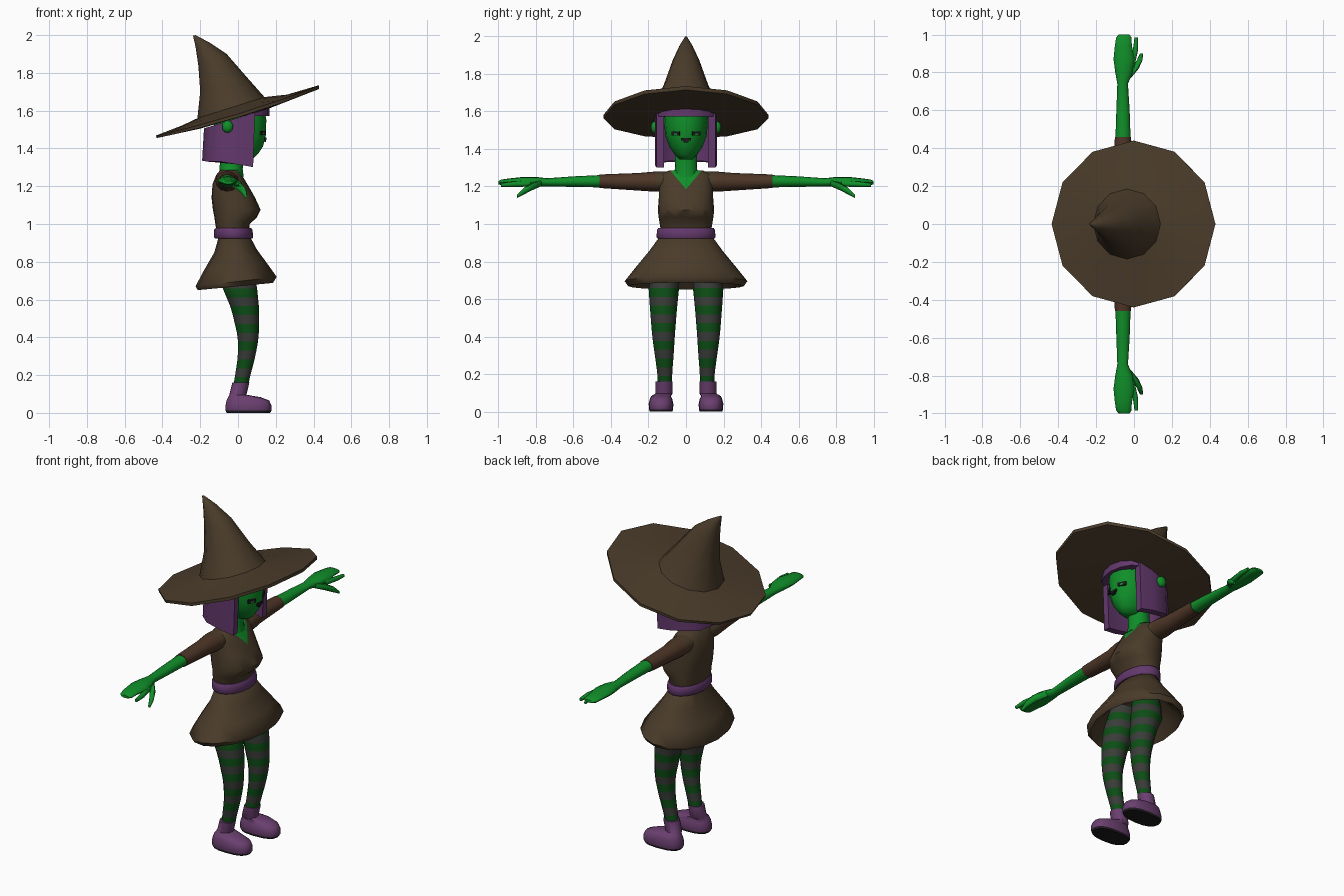
import bpy, bmesh, math
from mathutils import Vector

cube = bpy.data.objects.get("Cube")
if cube:
    bpy.data.objects.remove(cube, do_unlink=True)


def material(name, colour):
    m = bpy.data.materials.new(name)
    m.use_nodes = True
    rgba = (*colour, 1)
    m.diffuse_color = rgba
    bsdf = next(n for n in m.node_tree.nodes if n.type == 'BSDF_PRINCIPLED')
    bsdf.inputs["Base Color"].default_value = rgba
    return m


BROWN = material("brown cloth", (.068, .044, .023))
SLEEVE = material("reddish brown cloth", (.075, .036, .02))
SKIN = material("green skin", (.005, .27, .022))
PURPLE = material("purple hair", (.125, .04, .15))
SHOE = material("purple leather", (.145, .05, .16))
STRIPE = material("dark green stripe", (.004, .075, .008))
GREY = material("grey stripe", (.04, .045, .038))
DARK = material("near black", (.012, .01, .012))


def finish(name, bm, mats, rule=None, angle=50):
    """Turn a bmesh into a shaded object, colouring faces by a rule."""
    bmesh.ops.recalc_face_normals(bm, faces=bm.faces)
    mesh = bpy.data.meshes.new(name)
    for f in bm.faces:
        f.smooth = True
        if rule:
            f.material_index = int(rule(f.calc_center_median()))
    bm.to_mesh(mesh)
    bm.free()
    for m in mats:
        mesh.materials.append(m)
    mesh.set_sharp_from_angle(angle=math.radians(angle))
    ob = bpy.data.objects.new(name, mesh)
    bpy.context.collection.objects.link(ob)
    return ob


def loft(rings):
    """Skin a list of equal point rings and cap both ends."""
    bm = bmesh.new()
    loops = [[bm.verts.new(p) for p in ring] for ring in rings]
    n = len(loops[0])
    for a, b in zip(loops, loops[1:]):
        for i in range(n):
            j = (i + 1) % n
            bm.faces.new((a[i], a[j], b[j], b[i]))
    bm.faces.new(loops[0])
    bm.faces.new(loops[-1])
    return bm


def power(v, p):
    return math.copysign(abs(v) ** p, v)


def flat_ring(x0, z0, x1, z1, ry, cy=0, n=16, p=1.0, dish=0.0):
    """Oval from a back point to a front point, half width ry."""
    pts = []
    for i in range(n):
        a = math.tau * i / n
        c, s = power(math.cos(a), p), power(math.sin(a), p)
        pts.append(((x0 + x1) / 2 + (x1 - x0) / 2 * c, cy + ry * s,
                    (z0 + z1) / 2 + (z1 - z0) / 2 * c - dish * s * s))
    return pts


def level(rows, **kw):
    """Rings from rows of height, back x, front x, half width."""
    return [flat_ring(x0, z, x1, z, ry, **kw) for z, x0, x1, ry in rows]


def limb_rings(rows, s, n=12):
    """Rings along y from rows of y, x, x radius, z, z radius."""
    return [[(x + rx * math.cos(math.tau * i / n), s * y,
              z + rz * math.sin(math.tau * i / n)) for i in range(n)]
            for y, x, rx, z, rz in rows]


# Hat: underside, brim edge, then the bent cone
hat = [flat_ring(-.2, 1.505, .16, 1.61, .2, n=12),
       flat_ring(-.43, 1.455, .43, 1.715, .44, n=12, dish=.02),
       flat_ring(-.435, 1.468, .43, 1.735, .44, n=12, dish=.02),
       flat_ring(-.3, 1.52, .26, 1.685, .29, n=12),
       flat_ring(-.215, 1.56, .14, 1.672, .185, n=12),
       flat_ring(-.2, 1.7, .04, 1.785, .118, n=12),
       flat_ring(-.21, 1.84, -.06, 1.9, .072, n=12),
       flat_ring(-.225, 1.94, -.15, 1.96, .035, n=12),
       flat_ring(-.238, 1.997, -.225, 2.0, .005, n=12)]
finish("hat", loft(hat), [BROWN])

# Head and neck
finish("head", loft(level([
    (1.345, -.03, .08, .035), (1.37, -.06, .105, .06), (1.41, -.1, .132, .088),
    (1.47, -.12, .147, .11), (1.55, -.13, .15, .118), (1.61, -.1, .14, .112)])), [SKIN])
finish("neck", loft(level([
    (1.25, -.1, .03, .075), (1.29, -.098, .025, .06), (1.42, -.09, .03, .056)])), [SKIN])

# Bobbed hair: a thick shell open at the face
half = [(.08, .157), (0, .166), (-.1, .157), (-.165, .1)]
outer = half + [(-.19, 0)] + [(x, -y) for x, y in reversed(half)]
inner = [(x if abs(y) > .15 else x * .8, y * .75) for x, y in reversed(outer)]
plan = outer + inner
finish("hair", loft([[(x, y, 1.315 - .17 * x + (.03 if x < -.15 else 0) * -.4) for x, y in plan],
                     [(x + .01, y, 1.565 + .31 * x) for x, y in plan]]), [PURPLE], angle=40)

# Fringe band over the forehead
arc = [(.07, .157), (.125, .125), (.155, .07)]
front = arc + [(.168, 0)] + [(x, -y) for x, y in reversed(arc)]
band = front + [(x - .04, y * .8) for x, y in reversed(front)]
finish("fringe", loft([[(x, y, 1.572) for x, y in band],
                       [(x, y, 1.565 + .37 * x) for x, y in band]]), [PURPLE], angle=40)


# Face details as thin plates
def plate(name, y, z, w, h, mat, x, yaw=0.0, depth=.009):
    bm = bmesh.new()
    bmesh.ops.create_cube(bm, size=1)
    for v in bm.verts:
        v.co = Vector((v.co.x * depth, v.co.y * w, v.co.z * h))
    ob = finish(name, bm, [mat], angle=30)
    ob.location = (x, y, z)
    ob.rotation_euler.z = yaw


for s, side in ((1, "left"), (-1, "right")):
    plate(side + "_eye", s * .055, 1.482, .048, .022, DARK, .131, s * .5)
    plate(side + "_iris", s * .055, 1.478, .018, .011, SKIN, .133, s * .5)
    bm = bmesh.new()
    bmesh.ops.create_icosphere(bm, subdivisions=2, radius=.03)
    for v in bm.verts:
        v.co = Vector((v.co.x - .055, v.co.y * .7 + s * .167, v.co.z * 1.1 + 1.515))
    finish(side + "_ear", bm, [SKIN])
plate("mouth", 0, 1.452, .052, .014, DARK, .146)
plate("lower_lip", 0, 1.441, .026, .012, DARK, .144)

# Torso with a V neckline cut into the front
torso = loft(level([
    (.94, -.11, .06, .13), (1.0, -.12, .062, .14), (1.035, -.125, .1, .146),
    (1.075, -.133, .12, .15), (1.14, -.14, .09, .145), (1.21, -.135, .05, .145),
    (1.26, -.115, .02, .14), (1.285, -.095, .005, .09)], p=.85, n=20))
for s in (1, -1):
    bmesh.ops.bisect_plane(torso, geom=torso.verts[:] + torso.edges[:] + torso.faces[:],
                           plane_co=(0, 0, 1.185), plane_no=(0, -1.2 * s, 1))
finish("torso", torso, [BROWN, SKIN],
       lambda c: c.x > -.03 and c.z > 1.185 + 1.2 * abs(c.y))

# Belt and flared skirt with an inner wall
finish("belt", loft(level([(.922, -.12, .075, .15), (.93, -.127, .08, .157),
                           (.968, -.127, .077, .155), (.978, -.12, .07, .148)])), [PURPLE])
finish("skirt", loft([
    flat_ring(-.1, .94, .06, .94, .135), flat_ring(-.125, .85, .1, .865, .195),
    flat_ring(-.18, .755, .155, .79, .265), flat_ring(-.225, .67, .205, .72, .327),
    flat_ring(-.212, .65, .185, .688, .308), flat_ring(-.17, .7, .15, .73, .25),
    flat_ring(-.09, .85, .06, .85, .16)]), [BROWN], angle=70)

# Limbs on both sides
LEG = [(.14, -.025, .052, .074, .15), (.2, -.015, .066, .074, .152),
       (.3, 0, .092, .066, .166), (.4, 0, .11, .06, .18), (.55, -.035, .112, .048, .192),
       (.67, -.085, .1, .036, .2), (.82, -.09, .07, .03, .15)]
BAND = .047


def leg_ring(z, s):
    a, b = next((a, b) for a, b in zip(LEG, LEG[1:]) if z <= b[0])
    t = (z - a[0]) / (b[0] - a[0])
    _, x0, x1, y0, y1 = [p + (q - p) * t for p, q in zip(a, b)]
    return flat_ring(x0, z, x1, z, (y1 - y0) / 2, cy=s * (y0 + y1) / 2, n=12)


for s, side in ((1, "left"), (-1, "right")):
    finish(side + "_sleeve", loft(limb_rings([
        (.07, -.055, .06, 1.228, .05), (.16, -.058, .062, 1.226, .054),
        (.25, -.06, .05, 1.225, .047), (.46, -.058, .043, 1.228, .036)], s)),
        [BROWN, SLEEVE], lambda c: abs(c.y) > .2)
    finish(side + "_forearm_and_hand", loft(limb_rings([
        (.45, -.058, .04, 1.228, .033), (.6, -.058, .035, 1.226, .028),
        (.74, -.06, .028, 1.222, .022), (.8, -.053, .046, 1.225, .026),
        (.87, -.053, .055, 1.227, .024), (.94, -.056, .045, 1.225, .018),
        (.985, -.054, .04, 1.222, .015), (1.0, -.052, .028, 1.22, .008)], s)), [SKIN])
    finish(side + "_index_finger", loft(limb_rings([
        (.83, -.012, .014, 1.215, .016), (.92, .008, .014, 1.212, .014),
        (.985, .012, .009, 1.208, .01)], s, 8)), [SKIN])
    finish(side + "_thumb", loft(limb_rings([
        (.77, -.035, .018, 1.22, .018), (.82, .005, .02, 1.2, .02),
        (.865, .03, .015, 1.175, .018), (.9, .04, .008, 1.148, .009)], s, 8)), [SKIN])
    finish(side + "_leg", loft([leg_ring(.142 + BAND * i, s) for i in range(15)]),
           [GREY, STRIPE], lambda c: int((c.z - .142) / BAND) % 2 == 0)
    foot = level([(0, -.06, .17, .06), (.012, -.066, .177, .064), (.04, -.066, .177, .066),
                  (.066, -.06, .165, .06), (.083, -.052, .12, .052)], cy=s * .133, p=.8)
    ankle = level([(.096, -.046, .045, .046), (.16, -.03, .06, .046)], cy=s * .117)
    finish(side + "_shoe", loft(foot + ankle), [SHOE, DARK], lambda c: c.z < .01)
